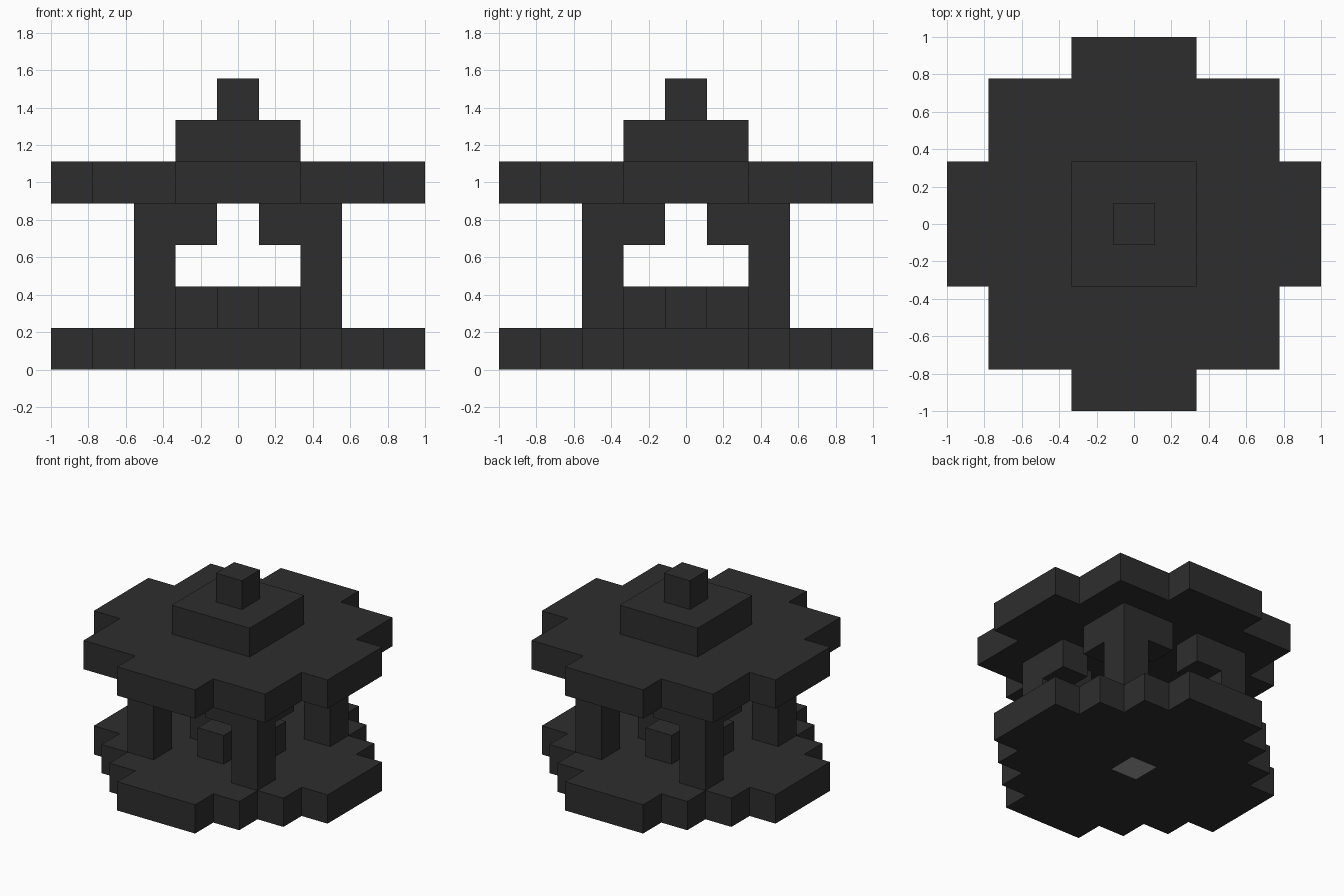
import bpy
import bmesh
from math import radians
from mathutils import Vector

if "Cube" in bpy.data.objects:
    bpy.data.objects.remove(bpy.data.objects["Cube"], do_unlink=True)

U = 2 / 9  # edge of one building block


def material(name, value):
    mat = bpy.data.materials.new(name)
    mat.use_nodes = True
    colour = (value, value, value, 1)
    mat.diffuse_color = colour
    mat.node_tree.nodes["Principled BSDF"].inputs["Base Color"].default_value = colour
    return mat


dark_stone = material("dark stone", 0.027)
pale_glow = material("pale glow", 0.36)


def blocks(name, cells, mat):
    """Join unit blocks into one solid, keeping only its outer faces."""
    cells = set(cells)
    bm = bmesh.new()
    for cell in cells:
        centre = Vector(cell) + Vector((0, 0, 0.5))
        for axis in range(3):
            for sign in (-1, 1):
                n = Vector((0, 0, 0))
                n[axis] = sign
                if tuple(int(c + d) for c, d in zip(cell, n)) in cells:
                    continue
                a = Vector((0, 0, 0))
                a[(axis + 1) % 3] = 1
                b = n.cross(a)
                corners = [(-1, -1), (1, -1), (1, 1), (-1, 1)]
                bm.faces.new([bm.verts.new((centre + (n + a * s + b * t) / 2) * U)
                              for s, t in corners])
    bmesh.ops.remove_doubles(bm, verts=bm.verts[:], dist=U / 100)
    bmesh.ops.dissolve_limit(bm, angle_limit=radians(1), verts=bm.verts[:], edges=bm.edges[:])
    mesh = bpy.data.meshes.new(name)
    bm.to_mesh(mesh)
    bm.free()
    mesh.materials.append(mat)
    obj = bpy.data.objects.new(name, mesh)
    bpy.context.collection.objects.link(obj)
    return obj


def plan(level, rule, reach=4):
    """Cells of one level that satisfy a rule on the distances from the centre."""
    span = range(-reach, reach + 1)
    return [(x, y, level) for x in span for y in span if rule(abs(x), abs(y))]


# Stepped round base with a glowing block set in its middle
blocks("base", plan(0, lambda x, y: 0 < x + y and (x + y <= 5)), dark_stone)
blocks("glow_block", [(0, 0, 0)], pale_glow)

# Four low blocks around the glow
for name, x, y in (("left", 1, 0), ("right", -1, 0), ("front", 0, -1), ("back", 0, 1)):
    blocks(name + "_hearth_block", [(x, y, 1)], dark_stone)

# Corner pillars, each with two brackets under the roof
for side, sx in (("left", 1), ("right", -1)):
    for end, sy in (("front", -1), ("back", 1)):
        post = [(2 * sx, 2 * sy, z) for z in range(1, 4)]
        brackets = [(sx, 2 * sy, 3), (2 * sx, sy, 3)]
        blocks(f"{end}_{side}_pillar", post + brackets, dark_stone)

# Roof slab with an arm on each side, then the cap and finial
blocks("roof", plan(4, lambda x, y: max(x, y) <= 3 or min(x, y) <= 1), dark_stone)
blocks("roof_cap", plan(5, lambda x, y: True, 1), dark_stone)
blocks("finial", [(0, 0, 6)], dark_stone)
